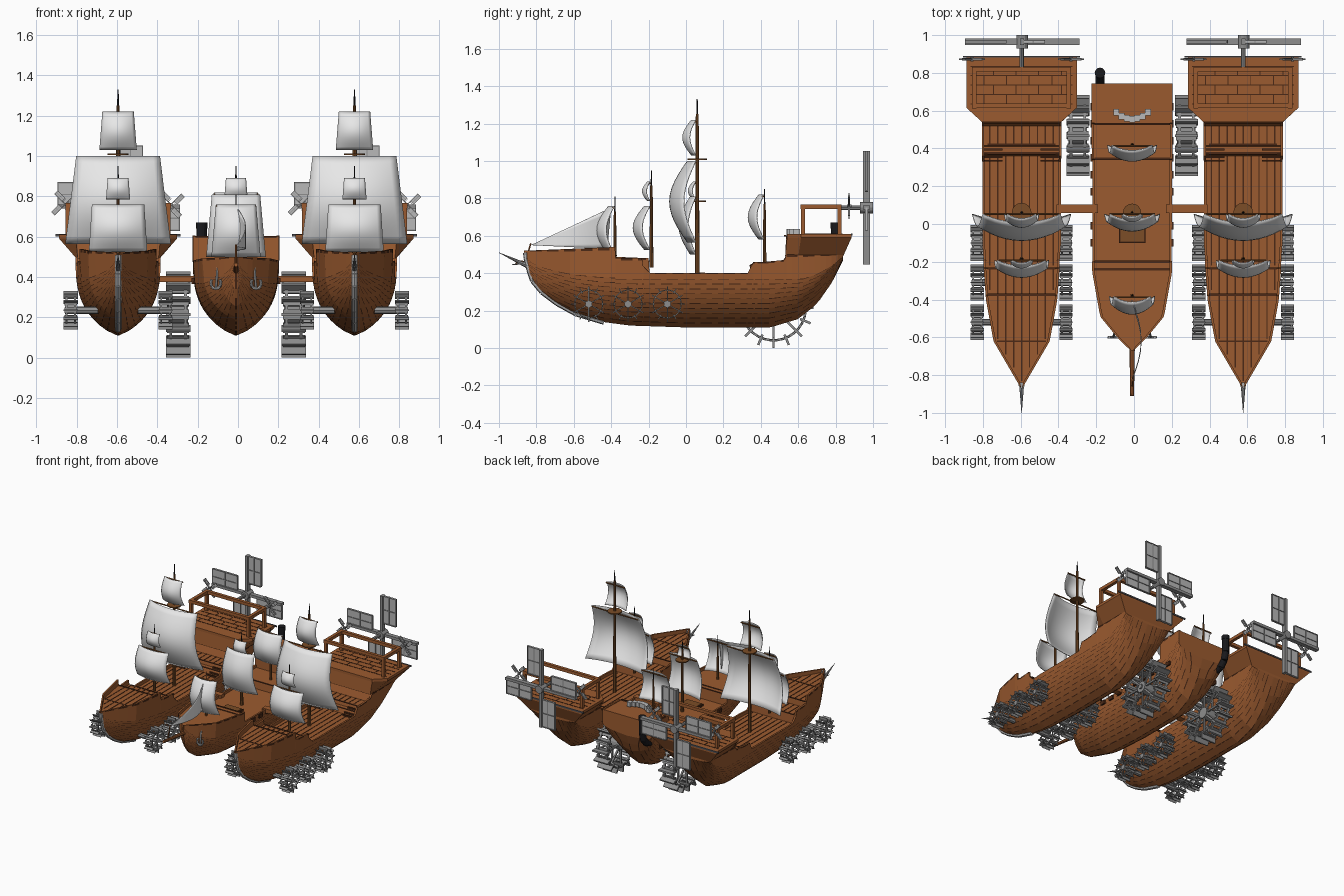
import bpy, bmesh
from math import sin, cos, pi
from mathutils import Matrix, Vector

if "Cube" in bpy.data.objects:
    bpy.data.objects.remove(bpy.data.objects["Cube"])

def material(name, *rgb):
    m = bpy.data.materials.new(name)
    m.use_nodes = True
    m.diffuse_color = (*rgb, 1)
    m.node_tree.nodes["Principled BSDF"].inputs["Base Color"].default_value = (*rgb, 1)
    return m

WOOD = material("brown wood", .33, .104, .029)
SEAM = material("dark seam", .07, .022, .008)
SAIL = material("white sail", .82, .82, .82)
GREY = material("grey metal", .27, .27, .27)
PALE = material("pale metal", .48, .48, .48)
DARK = material("dark metal", .08, .08, .09)
BLACK = material("black iron", .01, .01, .012)
SPAR = material("mast wood", .2, .075, .02)
MATS = [WOOD, SEAM, SAIL, GREY, PALE, DARK, BLACK, SPAR]
MID = -.01                      # centre line of the fleet
SIDES = {"right": -.595, "left": .578}

def finish(bm, name, smooth=False):
    bmesh.ops.recalc_face_normals(bm, faces=bm.faces)
    for f in bm.faces:
        f.smooth = smooth
    me = bpy.data.meshes.new(name)
    bm.to_mesh(me)
    bm.free()
    for m in MATS:
        me.materials.append(m)
    ob = bpy.data.objects.new(name, me)
    bpy.context.collection.objects.link(ob)
    return ob

def paint(verts, mat):
    for f in {f for v in verts for f in v.link_faces}:
        f.material_index = MATS.index(mat)

def box(bm, pos, size, mat, M=Matrix()):
    T = M @ Matrix.Translation(pos) @ Matrix.Diagonal((*size, 1))
    paint(bmesh.ops.create_cube(bm, size=1, matrix=T)["verts"], mat)

def rod(bm, p, q, r, mat, r2=None, n=8):
    p, q = Vector(p), Vector(q)
    d = q - p
    T = Matrix.Translation((p + q) / 2) @ d.to_track_quat('Z', 'Y').to_matrix().to_4x4()
    paint(bmesh.ops.create_cone(bm, cap_ends=True, segments=n, radius1=r, radius2=r if r2 is None else r2,
                                depth=d.length, matrix=T)["verts"], mat)

def lerp(pts, y):
    for (a, u), (b, v) in zip(pts, pts[1:]):
        if y <= b:
            return u + (v - u) * max(0, (y - a) / (b - a))
    return pts[-1][1]

# Planked hull, lofted through stations, with a recessed deck inside the bulwarks
def hull(name, cx, keel, width, steps, planks=10):
    tops, decks = [(s[0], s[1]) for s in steps], [(s[0], s[2]) for s in steps]
    y0, y1 = steps[0][0], steps[-1][0]
    ys = sorted({s[0] for s in steps} | {y0 + (y1 - y0) * i / 56 for i in range(57)})
    bm = bmesh.new()
    rings = []
    for y in ys:
        k, w, top, deck = lerp(keel, y), lerp(width, y), lerp(tops, y), lerp(decks, y)
        ref = max(.37, k + .6 * (top - k))
        zs = [k + (ref - k) * (i + o) / planks for i in range(planks) for o in (0, .84)]
        zs += [ref, ref + (top - ref) * .9, top]
        half = lambda z: .004 + w * (1 - (1 - min(1, (z - k) / max(.02, .5 - k))) ** 3) ** .8
        inner = max(.002, half(top) - .013)
        deck = max(deck, k + .005)
        ring = [(half(z), z) for z in zs] + [(inner, top), (inner, deck)]
        ring += [(-x, z) for x, z in reversed(ring)]
        rings.append([bm.verts.new((cx + x, y, z)) for x, z in ring])
    n = len(rings[0])
    for j, (a, b) in enumerate(zip(rings, rings[1:])):
        for i in range(n):
            f = bm.faces.new((a[i], a[(i + 1) % n], b[(i + 1) % n], b[i]))
            row = i if i < n // 2 else n - 2 - i
            if row % 2 and row < 2 * planks + 2 and (j + row) % 3:
                f.material_index = 1
    bm.faces.new(rings[0])
    bm.faces.new(rings[-1])
    finish(bm, name)

# Billowing square sail
def sail(name, cx, y, z0, z1, w0, w1, bulge, n=12):
    bm = bmesh.new()
    grid = []
    for j in range(n + 1):
        v = j / n
        s = sin(pi * v)
        grid.append([bm.verts.new((cx + (w0 + (w1 - w0) * v) * u,
                                   y - bulge * (.45 * s + (1 - u * u) * (.32 + .23 * s)),
                                   z0 + (z1 - z0) * v)) for u in [2 * i / n - 1 for i in range(n + 1)]])
    for a, b in zip(grid, grid[1:]):
        for i in range(n):
            bm.faces.new((a[i], a[i + 1], b[i + 1], b[i])).material_index = 2
    ob = finish(bm, name, True)
    ob.modifiers.new("thickness", 'SOLIDIFY').thickness = .005

def mast(name, cx, y, z0, z1, r, nest=None, yards=()):
    bm = bmesh.new()
    tip = z1 - .08
    rod(bm, (cx, y, z0), (cx, y, tip), r, SPAR, r * .6)
    rod(bm, (cx, y, tip), (cx, y, z1), r * .4, BLACK, r * .2)
    if nest:
        rod(bm, (cx, y, nest), (cx, y, nest + .008), r * 4, SPAR, n=16)
    for z, w in yards:
        rod(bm, (cx - w, y - .008, z), (cx + w, y - .008, z), .005, SPAR)
    finish(bm, name)

# Paddle wheel turning on a sideways axle
def wheel(name, c, r, width, n, blade, axle):
    bm = bmesh.new()
    rod(bm, (c[0] - width * .4, c[1], c[2]), (c[0] + width * .4, c[1], c[2]), r * .2, GREY, n=12)
    rod(bm, c, (axle, c[1], c[2]), .018, GREY)
    ring = r - blade * .7
    seg = 2 * pi * ring / (2 * n)
    for i in range(2 * n):
        M = Matrix.Translation(c) @ Matrix.Rotation(pi * i / n, 4, 'X')
        for s in (-.3, .3):
            box(bm, (s * width, 0, ring), (width * .12, seg * 1.08, r * .06), GREY, M)
            if i % 4 == 0:
                box(bm, (s * width, 0, ring / 2), (width * .1, r * .06, ring), GREY, M)
        if i % 2 == 0:
            box(bm, (0, 0, r - blade / 2), (width, r * .06, blade), GREY, M)
            box(bm, (0, 0, ring), (width * .9, seg * 1.5, r * .04), GREY, M)
    finish(bm, name)

# Fan with four one-sided framed blades, facing along y
def windmill(name, c, r, width, start, thick):
    bm = bmesh.new()
    rod(bm, (c[0], c[1] - thick, c[2]), (c[0], c[1] + thick, c[2]), r * .1, GREY, n=12)
    for k in range(4):
        M = Matrix.Translation(c) @ Matrix.Rotation(start + k * pi / 2, 4, 'Y')
        box(bm, (0, 0, r / 2), (r * .07, thick, r), GREY, M)
        a = r * .3
        box(bm, (width / 2, 0, (a + r) / 2), (width, thick * .25, r - a), PALE, M)
        for x in (width * .5, width):
            box(bm, (x, 0, (a + r) / 2), (r * .02, thick * .5, r - a), GREY, M)
        for z in (a, (a + r) / 2, r):
            box(bm, (width / 2, 0, z - .004), (width, thick * .5, r * .02), GREY, M)
    finish(bm, name)

KEEL = [(-.865, .48), (-.85, .42), (-.83, .36), (-.78, .3), (-.7, .24), (-.6, .185), (-.45, .14), (-.3, .12),
        (0, .11), (.45, .11), (.6, .155), (.7, .235), (.78, .35), (.84, .47)]
WIDTH = [(-.865, .002), (-.62, .145), (-.4, .185), (-.1, .207), (.84, .207)]
STEPS = [(-.865, .52, .495), (-.38, .54, .495), (-.375, .48, .445), (-.235, .48, .445), (-.23, .44, .375),
         (-.19, .4, .375), (.33, .4, .375), (.36, .46, .375), (.37, .46, .41), (.41, .46, .41), (.415, .46, .435),
         (.52, .47, .435), (.54, .5, .49), (.84, .5, .49)]

for side, cx in SIDES.items():
    tag = side + "_ship_"
    hull(tag + "hull", cx, KEEL, WIDTH, STEPS)

    # Deck plank seams and stair edges
    bm = bmesh.new()
    for a, b, z in [(-.83, -.38, .495), (-.37, -.24, .445), (-.22, .36, .375), (.42, .52, .435)]:
        for i in range(-4, 5):
            x = i * .042
            y = a
            while lerp(WIDTH, y) < abs(x) + .02 and y < b:
                y += .01
            if b - y > .02:
                box(bm, (cx + x, (y + b) / 2, z), (.007, b - y, .004), SEAM)
    for y, z in [(-.375, .495), (-.235, .445), (.375, .41), (.42, .435)]:
        box(bm, (cx, y, z), (.36, .012, .005), SEAM)
    box(bm, (cx, -.62, .495), (.26, .008, .005), SEAM)
    for s in (-1, 1):
        for i in range(4):
            box(bm, (cx + s * .15, .335 + i * .02, .38 + i * .012), (.1, .01, .012), SEAM)
    finish(bm, tag + "deck_seams")

    # Flared stern gallery with brick-laid planks
    bm = bmesh.new()
    low = [(.2, .53), (.205, .6), (.205, .84)]
    high = [(.21, .54), (.292, .615), (.292, .885)]
    loops = [[bm.verts.new((cx + x, y, z)) for x, y in pts + [(-x, y) for x, y in reversed(pts)]]
             for pts, z in ((low, .49), (high, .59), (high, .61))]
    for a, b in zip(loops, loops[1:]):
        for i in range(6):
            bm.faces.new((a[i], a[(i + 1) % 6], b[(i + 1) % 6], b[i]))
    bm.faces.new(loops[0])
    bm.faces.new(loops[-1])
    for j in range(5):
        y = .635 + j * .05
        box(bm, (cx, y, .61), (.54, .005, .004), SEAM)
        for i in range(4):
            if j < 4:
                box(bm, (cx - .2 + i * .12 + j % 2 * .05, y + .025, .61), (.005, .05, .004), SEAM)
    box(bm, (cx, .885, .607), (.62, .008, .012), DARK)
    finish(bm, tag + "stern_gallery")

    # Stern rail frame
    bm = bmesh.new()
    for s in (-.25, .25):
        for y in (.625, .82):
            box(bm, (cx + s, y, .685), (.022, .022, .15), WOOD)
        box(bm, (cx + s, .722, .755), (.024, .22, .024), WOOD)
    for y in (.625, .82):
        box(bm, (cx, y, .755), (.52, .024, .024), WOOD)
    rod(bm, (cx, .83, .75), (cx, .99, .75), .012, GREY)
    finish(bm, tag + "stern_rail")

    windmill(tag + "windmill", (cx + .003, .965, .75), .303, .118, 0, .035)
    for s in (-1, 1):
        windmill(tag + "side_fan", (cx + s * .262, .872, .76), .075, .022, pi / 4, .012)
        for y in (-.52, -.31, -.1):
            wheel(tag + "paddle_wheel", (cx + s * .235, y, .235), .095, .07, 12, .03, cx + s * .1)

    # Stem post and ram
    bm = bmesh.new()
    stem = [(cx, y + .012, z) for y, z in [(-.867, .51)] + KEEL[:7]]
    for p, q in zip(stem, stem[1:]):
        rod(bm, p, q, .016, PALE)
    rod(bm, (cx, -.85, .44), (cx, -1, .51), .013, GREY, .001)
    rod(bm, (cx, -.83, .46), (cx, -.93, .445), .01, GREY, .002)
    finish(bm, tag + "ram")

    mast(tag + "main_mast", cx, .06, .37, 1.33, .013, 1.005, [(.99, .2), (1.21, .08)])
    sail(tag + "main_sail", cx, .05, .565, 1.0, .262, .208, .14)
    sail(tag + "main_topsail", cx, .05, 1.03, 1.22, .093, .078, .07)
    mast(tag + "fore_mast", cx, -.185, .43, .95, .011, None, [(.75, .12), (.88, .05)])
    sail(tag + "fore_sail", cx, -.195, .525, .76, .145, .13, .09)
    sail(tag + "fore_topsail", cx, -.195, .785, .89, .06, .052, .04)

    # Great wheel and beam joining the ships
    s = -1 if cx < 0 else 1
    hub = MID + s * .287
    wheel(side + "_great_wheel", (hub, .468, .214), .214, .122, 16, .06, hub + s * .06)
    bm = bmesh.new()
    box(bm, (MID + s * .29, .08, .39), (.22, .045, .03), WOOD)
    finish(bm, side + "_joining_beam")

# Middle ship
hull("middle_ship_hull", MID,
     [(-.67, .44), (-.65, .35), (-.6, .26), (-.5, .19), (-.3, .13), (0, .11), (.45, .11), (.6, .18), (.7, .32), (.745, .45)],
     [(-.67, .004), (-.6, .075), (-.49, .165), (-.25, .208), (.745, .211)],
     [(-.67, .5, .465), (-.2, .48, .465), (-.195, .4, .38), (.34, .4, .38), (.345, .45, .44), (.53, .46, .44),
      (.535, .6, .595), (.745, .605, .6)])
bm = bmesh.new()
for y, z in [(-.24, .465), (-.2, .465), (.345, .44), (.53, .6)]:
    box(bm, (MID, y, z), (.4, .012, .006), SEAM)
box(bm, (MID, -.06, .385), (.14, .08, .02), SEAM)
box(bm, (MID, -.06, .393), (.125, .065, .015), SPAR)
for s in (-1, 1):
    for i in range(9):
        box(bm, (MID + s * .214, -.1 + i * .09, .38), (.012, .04, .03), SEAM)
finish(bm, "middle_ship_hatch_and_ports")

mast("middle_fore_mast", MID, -.38, .45, .81, .01, None, [(.75, .1)])
sail("middle_fore_sail", MID, -.385, .5, .76, .122, .1, .095)
mast("middle_main_mast", MID, .06, .37, .95, .012, .78, [(.8, .12), (.88, .05)])
sail("middle_main_sail", MID, .05, .5, .81, .148, .12, .09)
sail("middle_main_topsail", MID, .05, .79, .89, .058, .05, .04)
mast("middle_mizzen_mast", MID, .42, .43, .85, .01, None, [(.81, .11)])
sail("middle_mizzen_sail", MID, .415, .58, .82, .132, .11, .085)

# Jib, bellied towards the left
bm = bmesh.new()
tack, head, clew = Vector((MID, -.83, .55)), Vector((MID, -.4, .75)), Vector((MID, -.42, .53))
n, rows = 8, []
for i in range(n + 1):
    t = i / n
    a, b = tack.lerp(head, t), tack.lerp(clew, t)
    rows.append([bm.verts.new(a.lerp(b, j / n) + Vector((.05 * sin(pi * t), 0, 0))) for j in range(n + 1)])
for a, b in zip(rows, rows[1:]):
    for j in range(n):
        bm.faces.new((a[j], a[j + 1], b[j + 1], b[j])).material_index = 2
bmesh.ops.remove_doubles(bm, verts=bm.verts, dist=.0005)
finish(bm, "middle_jib", True).modifiers.new("thickness", 'SOLIDIFY').thickness = .004

# Bowsprit, anchors, stern bench and chimney
bm = bmesh.new()
rod(bm, (MID, -.55, .42), (MID, -.91, .46), .016, WOOD, .01)
rod(bm, (MID, -.86, .455), (MID, -.83, .56), .004, WOOD)
finish(bm, "middle_bowsprit")
bm = bmesh.new()
for s in (-1, 1):
    c = Vector((MID + s * .1, -.6, .37))
    rod(bm, c + Vector((-s * .01, .03, .09)), c - Vector((0, 0, .03)), .006, PALE)
    arc = [c + Vector((.025 * cos(a), 0, .03 * sin(a))) for a in [pi * (.8 + i * .2) for i in range(8)]]
    for p, q in zip(arc, arc[1:]):
        rod(bm, p, q, .007, PALE)
finish(bm, "anchors")
bm = bmesh.new()
for i in range(-3, 4):
    box(bm, (MID + i * .028, .555 + i * i * .004, .62), (.03, .035, .035), PALE)
finish(bm, "stern_bench")
bm = bmesh.new()
pipe = [(MID - .17, y, z) for y, z in [(.66, .42), (.75, .44), (.785, .48), (.8, .54), (.8, .64)]]
for p, q in zip(pipe, pipe[1:]):
    rod(bm, p, q, .025, BLACK, n=12)
rod(bm, pipe[-1], (MID - .17, .8, .67), .028, BLACK, n=12)
finish(bm, "chimney")
